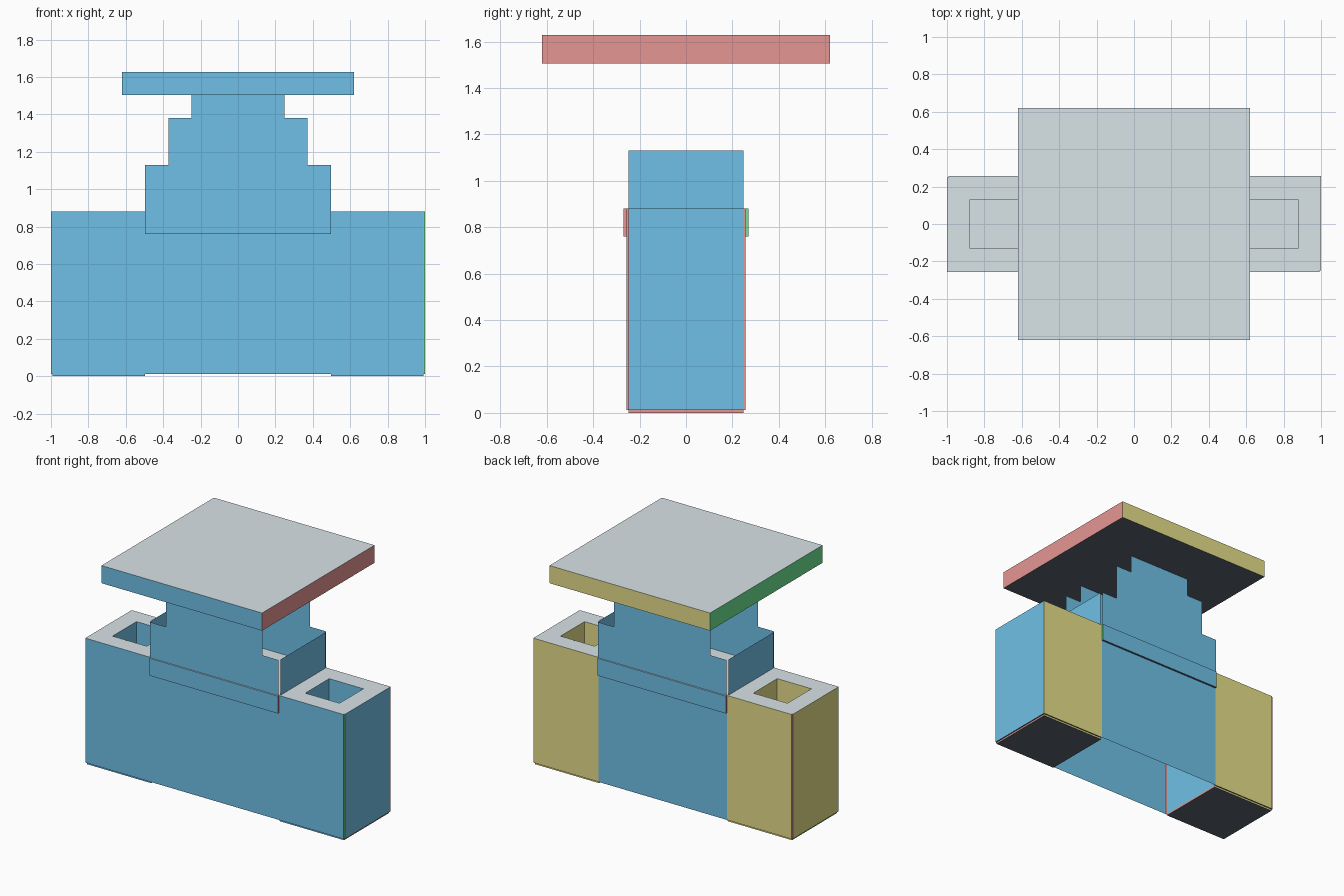
import bpy
import bmesh
from mathutils import Vector

cube = bpy.data.objects.get("Cube")
if cube:
    bpy.data.objects.remove(cube, do_unlink=True)


def linear(c):
    c /= 255
    return c / 12.92 if c < 0.04 else ((c + 0.055) / 1.055) ** 2.4


def material(name, *rgb):
    colour = [linear(c) for c in rgb] + [1]
    mat = bpy.data.materials.new(name)
    mat.use_nodes = True
    mat.diffuse_color = colour
    mat.node_tree.nodes["Principled BSDF"].inputs["Base Color"].default_value = colour
    return mat


# The first four follow the sides of a block: front, +x end, back, -x end
PALETTE = [
    material("sky_blue", 112, 192, 231),
    material("soft_red", 229, 150, 148),
    material("sand_yellow", 230, 223, 138),
    material("leaf_green", 110, 230, 146),
    material("pale_grey", 216, 227, 231),
    material("slate_grey", 90, 99, 110),
]
BLUE, GREY, DARK = 0, 4, 5
SIDES = [Vector((0, -1, 0)), Vector((1, 0, 0)), Vector((0, 1, 0)), Vector((-1, 0, 0))]


def finish(name, bm, mats):
    mesh = bpy.data.meshes.new(name)
    bm.to_mesh(mesh)
    bm.free()
    for mat in mats:
        mesh.materials.append(mat)
    obj = bpy.data.objects.new(name, mesh)
    bpy.context.collection.objects.link(obj)
    return obj


def block(name, xs, ys, zs, turn=0):
    """Box coloured by face direction; turn rotates the side colours by quarters."""
    bm = bmesh.new()
    bmesh.ops.create_cube(bm, size=1)
    for v in bm.verts:
        v.co = [r[0] if c < 0 else r[1] for c, r in zip(v.co, (xs, ys, zs))]
    bm.normal_update()
    for f in bm.faces:
        if abs(f.normal.z) > 0.5:
            f.material_index = GREY if f.normal.z > 0 else DARK
        else:
            side = max(range(4), key=lambda i: f.normal.dot(SIDES[i]))
            f.material_index = (side - turn) % 4
    return finish(name, bm, PALETTE)


def sheet(name, points, flip=False):
    """Single flat blue face."""
    bm = bmesh.new()
    bm.faces.new([bm.verts.new(p) for p in (points[::-1] if flip else points)])
    return finish(name, bm, [PALETTE[BLUE]])


T = 0.008                    # plate thickness
IN, OUT = 0.496, 0.992       # pillar limits in x
D = 0.248                    # half depth
LOW, TOP = 0.012, 0.881      # wall heights
WELL = 0.132                 # half width of the square wells
MID = (IN + OUT) / 2

# Hollow pillars with a square well in each top
for label, s in (("left", 1), ("right", -1)):
    def span(a, b):
        return sorted((s * a, s * b))

    # The corner plates overlap in turn around the body
    wall = (LOW, TOP)
    front_end, back_end = (OUT, OUT + T) if s > 0 else (OUT + T, OUT)
    block(label + "_pillar_front", span(IN, front_end), (-D - T, -D), wall)
    block(label + "_pillar_back", span(IN, back_end), (D, D + T), wall)
    block(label + "_pillar_outer_side", span(OUT, OUT + T), (-D, D), wall, turn=1)
    block(label + "_pillar_inner_side", span(IN, IN + T), (-D, D), wall, turn=1)
    block(label + "_pillar_foot", span(IN, OUT), (-D, D), (0, LOW))

    # Well walls and the rim around them
    for e, end in ((-1, "front"), (1, "back")):
        ys = sorted((e * WELL, e * (WELL + T)))
        block(f"{label}_well_{end}", span(MID - WELL, MID + WELL), ys, wall)
        rim = sorted((e * (WELL + T), e * D))
        block(f"{label}_rim_{end}", span(IN + T, OUT), rim, (TOP - T, TOP))
    for e, end in ((-1, "inner"), (1, "outer")):
        xs = span(MID + e * WELL, MID + e * (WELL + T))
        block(f"{label}_well_{end}", xs, (-WELL - T, WELL + T), wall, turn=1)
        edge = IN + T if e < 0 else OUT
        rim = span(MID + e * (WELL + T), edge)
        block(f"{label}_rim_{end}", rim, (-WELL - T, WELL + T), (TOP - T, TOP))

# Bridge between the pillars, open underneath
block("bridge_deck", (-IN, IN), (-D, D), (TOP - T, TOP))
for name, y in (("bridge_front", -D - T), ("bridge_back", D + T)):
    corners = [(-IN, y, LOW), (IN, y, LOW), (IN, y, TOP), (-IN, y, TOP)]
    sheet(name, corners, flip=y > 0)

# Raised bands along the bridge
block("front_band", (-IN, IN), (-0.27, -D), (0.76, TOP))
block("back_band", (-IN, IN), (D, 0.27), (0.76, TOP), turn=2)

# Stepped neck: thin front and back sheets, closed at the lowest step
steps = [(IN, TOP), (IN, 1.13), (0.372, 1.13), (0.372, 1.38), (0.248, 1.38), (0.248, 1.505)]
outline = steps + [(-x, z) for x, z in reversed(steps)]
for name, y in (("neck_front", -0.262), ("neck_back", 0.262)):
    sheet(name, [(x, y, z) for x, z in outline], flip=y > 0)
for name, x in (("neck_left_side", 0.502), ("neck_right_side", -0.502)):
    corners = [(x, -D, TOP), (x, D, TOP), (x, D, 1.13), (x, -D, 1.13)]
    sheet(name, corners, flip=x < 0)

# Square top slab
block("top_slab", (-0.62, 0.62), (-0.62, 0.62), (1.505, 1.628))
